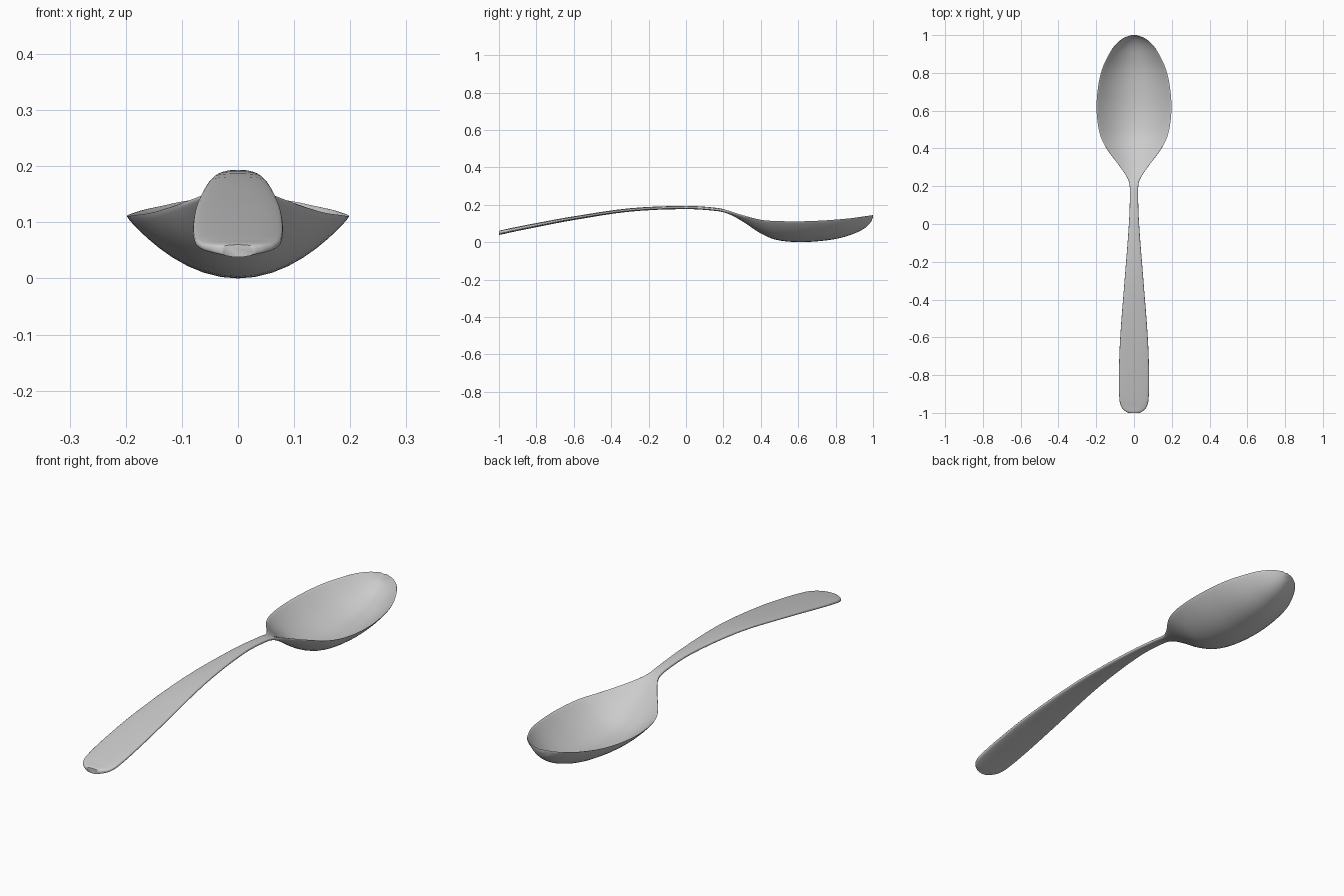
import bpy, bmesh, math

if "Cube" in bpy.data.objects:
    bpy.data.objects.remove(bpy.data.objects["Cube"])

# Stations along the spoon: y, half width, edge height, centre height, thickness
STATIONS = [
    (-1.00, 0.030, 0.052, 0.051, 0.022),
    (-0.99, 0.048, 0.055, 0.054, 0.023),
    (-0.97, 0.066, 0.059, 0.058, 0.023),
    (-0.93, 0.077, 0.068, 0.067, 0.023),
    (-0.80, 0.080, 0.094, 0.093, 0.022),
    (-0.60, 0.073, 0.131, 0.130, 0.020),
    (-0.30, 0.050, 0.174, 0.174, 0.018),
    (0.00, 0.027, 0.187, 0.187, 0.017),
    (0.17, 0.022, 0.176, 0.176, 0.017),
    (0.23, 0.029, 0.165, 0.160, 0.017),
    (0.30, 0.072, 0.145, 0.122, 0.016),
    (0.40, 0.146, 0.121, 0.055, 0.013),
    (0.48, 0.182, 0.115, 0.021, 0.012),
    (0.60, 0.198, 0.113, 0.008, 0.012),
    (0.72, 0.191, 0.117, 0.014, 0.012),
    (0.82, 0.169, 0.124, 0.029, 0.012),
    (0.90, 0.132, 0.132, 0.054, 0.012),
    (0.95, 0.098, 0.139, 0.079, 0.012),
    (0.985, 0.055, 0.143, 0.110, 0.012),
    (1.00, 0.015, 0.145, 0.139, 0.010),
]
STEPS, RING = 4, 40


def tangent(i, k):
    a, b = STATIONS[max(i - 1, 0)], STATIONS[min(i + 1, len(STATIONS) - 1)]
    return (b[k] - a[k]) / (b[0] - a[0])


def sample(i, f):
    """Smooth interpolation between stations i and i+1."""
    a, b = STATIONS[i], STATIONS[i + 1]
    h = b[0] - a[0]
    vals = [a[0] + f * h]
    for k in range(1, 5):
        vals.append((2*f**3 - 3*f**2 + 1) * a[k] + (f**3 - 2*f**2 + f) * h * tangent(i, k)
                    + (3*f**2 - 2*f**3) * b[k] + (f**3 - f**2) * h * tangent(i + 1, k))
    return vals


# Loft: each ring is a thin rounded strip bent into a parabola
bm = bmesh.new()
sections = [sample(i, s / STEPS) for i in range(len(STATIONS) - 1) for s in range(STEPS)]
sections.append(STATIONS[-1])
rings = []
for y, w, edge, centre, t in sections:
    ring = []
    for j in range(RING):
        a = 2 * math.pi * j / RING
        u, s = math.cos(a), math.sin(a)
        z = centre + (edge - centre) * u * u + math.copysign(abs(s) ** 0.6, s) * t / 2
        ring.append(bm.verts.new((w * u, y, z)))
    rings.append(ring)
for r0, r1 in zip(rings, rings[1:]):
    for j in range(RING):
        k = (j + 1) % RING
        bm.faces.new((r0[j], r0[k], r1[k], r1[j]))
bm.faces.new(rings[0])
bm.faces.new(rings[-1])
bmesh.ops.recalc_face_normals(bm, faces=bm.faces)

# Rest the lowest point on the ground
low = min(v.co.z for v in bm.verts)
bmesh.ops.translate(bm, verts=bm.verts, vec=(0, 0, -low))

mesh = bpy.data.meshes.new("spoon")
bm.to_mesh(mesh)
bm.free()
spoon = bpy.data.objects.new("spoon", mesh)
bpy.context.collection.objects.link(spoon)
bpy.context.view_layer.objects.active = spoon
spoon.select_set(True)
bpy.ops.object.shade_smooth_by_angle(angle=math.radians(50))
